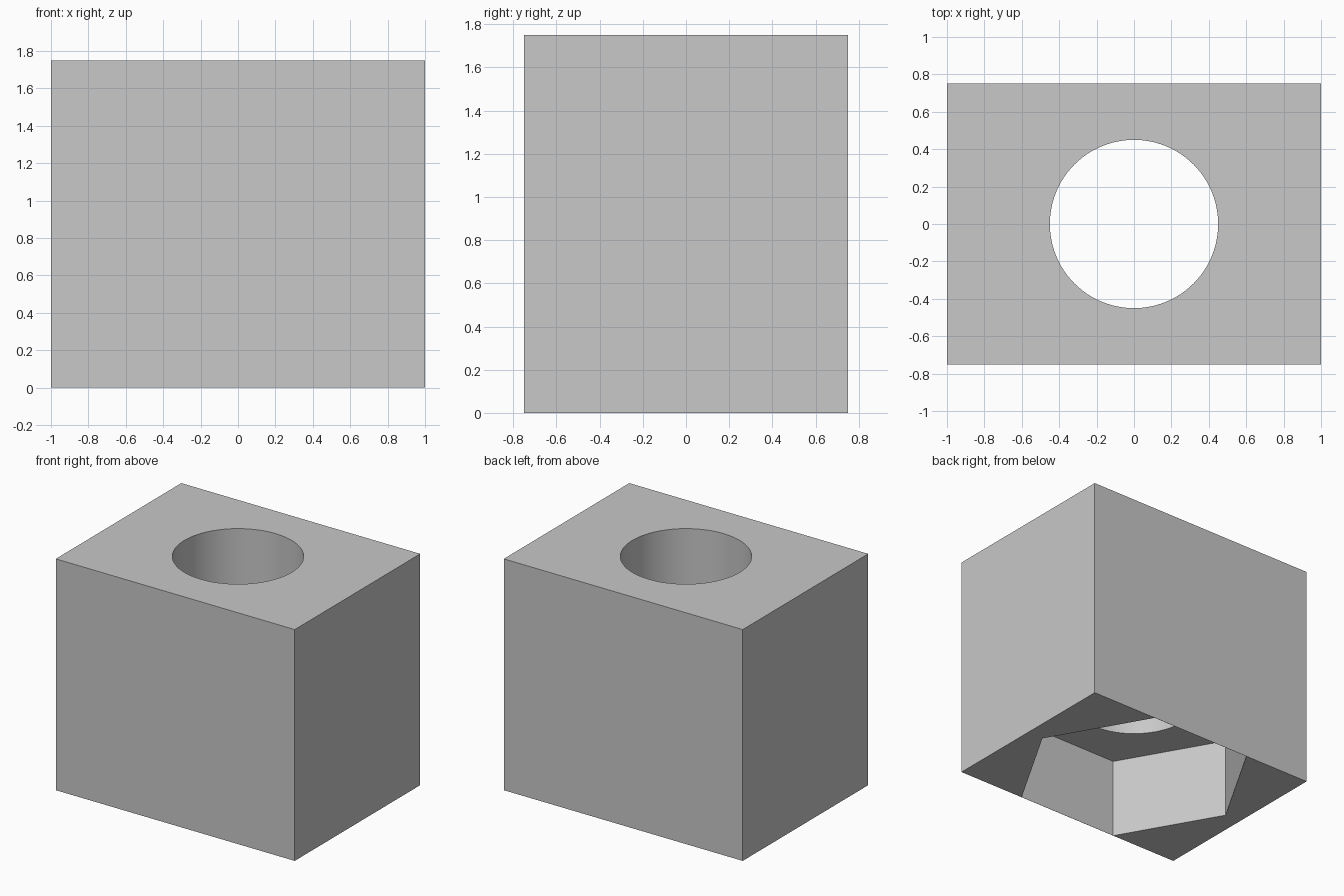
import bpy
import math

if "Cube" in bpy.data.objects:
    bpy.data.objects.remove(bpy.data.objects["Cube"], do_unlink=True)

HEIGHT = 1.75
HOLE_RADIUS = 0.45
POCKET_DEPTH = 0.62
POCKET_APOTHEM = 0.749  # leaves a paper-thin wall at front and back

# Plain grey for the whole part
grey = bpy.data.materials.new("plain_grey")
grey.use_nodes = True
colour = (0.58, 0.58, 0.58, 1)
grey.diffuse_color = colour
grey.node_tree.nodes["Principled BSDF"].inputs["Base Color"].default_value = colour


def prism(name, sides, radius, bottom, top, turn=0):
    """Upright prism used as a cutter."""
    bpy.ops.mesh.primitive_cylinder_add(
        vertices=sides, radius=radius, depth=top - bottom,
        location=(0, 0, (bottom + top) / 2), rotation=(0, 0, turn))
    cutter = bpy.context.object
    cutter.name = name
    cutter.hide_render = True
    cutter.data.materials.append(grey)
    return cutter


def cut(target, cutter):
    """Subtract the cutter, then discard it."""
    mod = target.modifiers.new(cutter.name, 'BOOLEAN')
    mod.operation = 'DIFFERENCE'
    mod.solver = 'EXACT'
    mod.object = cutter
    bpy.ops.object.select_all(action='DESELECT')
    target.select_set(True)
    bpy.context.view_layer.objects.active = target
    bpy.ops.object.modifier_apply(modifier=mod.name)
    bpy.data.objects.remove(cutter, do_unlink=True)


# Solid block
bpy.ops.mesh.primitive_cube_add(size=1, location=(0, 0, HEIGHT / 2))
block = bpy.context.object
block.name = "block"
block.scale = (2, 1.5, HEIGHT)
bpy.ops.object.transform_apply(location=True, rotation=True, scale=True)
block.data.materials.append(grey)

# Hexagonal nut pocket in the underside, corners pointing along x
hex_radius = POCKET_APOTHEM / math.cos(math.pi / 6)
cut(block, prism("nut_pocket", 6, hex_radius, -0.2, POCKET_DEPTH, math.pi / 2))

# Round hole through to the top
cut(block, prism("round_hole", 96, HOLE_RADIUS, POCKET_DEPTH - 0.2, HEIGHT + 0.2))

bpy.ops.object.shade_smooth_by_angle(angle=math.radians(30))
